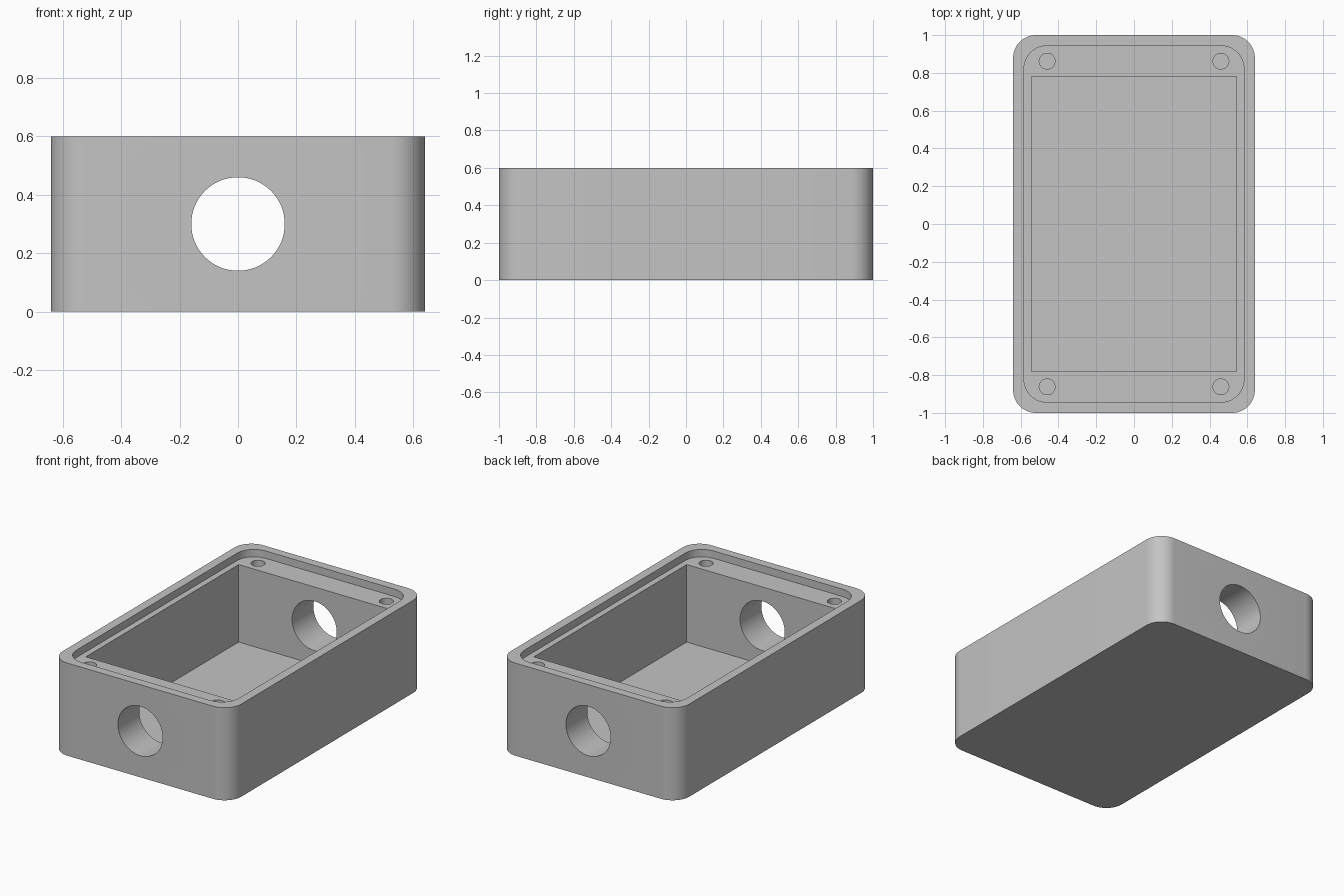
import bpy, bmesh
from math import cos, sin, pi, radians
from mathutils import Matrix

if "Cube" in bpy.data.objects:
    bpy.data.objects.remove(bpy.data.objects["Cube"], do_unlink=True)

HEIGHT = 0.6
LEDGE = 0.552    # height of the seat for the lid
FLOOR = 0.05

grey = bpy.data.materials.new("plain grey")
grey.use_nodes = True
grey.diffuse_color = (0.55, 0.55, 0.55, 1)
grey.node_tree.nodes["Principled BSDF"].inputs["Base Color"].default_value = (0.55, 0.55, 0.55, 1)


def make_object(name, bm):
    bmesh.ops.recalc_face_normals(bm, faces=bm.faces)
    mesh = bpy.data.meshes.new(name)
    bm.to_mesh(mesh)
    bm.free()
    mesh.materials.append(grey)
    obj = bpy.data.objects.new(name, mesh)
    bpy.context.collection.objects.link(obj)
    return obj


def block(name, hx, hy, z0, z1, radius=0, steps=12):
    """Upright block with optional rounded vertical edges."""
    bm = bmesh.new()
    points = []
    for i, (sx, sy) in enumerate([(1, 1), (-1, 1), (-1, -1), (1, -1)]):
        cx, cy = sx * (hx - radius), sy * (hy - radius)
        for k in range(steps + 1 if radius else 1):
            a = (i + k / steps) * pi / 2
            points.append((cx + radius * cos(a), cy + radius * sin(a), z0))
    base = bm.faces.new([bm.verts.new(p) for p in points])
    top = bmesh.ops.extrude_face_region(bm, geom=[base])["geom"]
    bmesh.ops.translate(bm, vec=(0, 0, z1 - z0),
                        verts=[v for v in top if isinstance(v, bmesh.types.BMVert)])
    return make_object(name, bm)


def rod(name, radius, length, matrix, sides):
    bm = bmesh.new()
    bmesh.ops.create_cone(bm, cap_ends=True, segments=sides, radius1=radius,
                          radius2=radius, depth=length, matrix=matrix)
    return make_object(name, bm)


# Outer shell
box = block("enclosure_box", 0.64, 1.0, 0, HEIGHT, 0.12)

# Lid recess, main cavity and cable opening through both ends
cutters = [
    block("lid_recess_cutter", 0.582, 0.943, LEDGE, HEIGHT + 0.1, 0.12),
    block("cavity_cutter", 0.543, 0.782, FLOOR, HEIGHT + 0.2),
    rod("cable_hole_cutter", 0.16, 2.4,
        Matrix.Translation((0, 0, 0.3)) @ Matrix.Rotation(pi / 2, 4, 'X'), 64),
]
# Screw holes in the four corners
for sx in (-1, 1):
    for sy in (-1, 1):
        cutters.append(rod("screw_hole_cutter", 0.042, 0.5,
                           Matrix.Translation((sx * 0.46, sy * 0.862, 0.42)), 32))

bpy.ops.object.select_all(action='DESELECT')
box.select_set(True)
bpy.context.view_layer.objects.active = box
for cutter in cutters:
    cutter.hide_render = True
    mod = box.modifiers.new("cut", 'BOOLEAN')
    mod.operation = 'DIFFERENCE'
    mod.solver = 'EXACT'
    mod.object = cutter
    bpy.ops.object.modifier_apply(modifier=mod.name)
    bpy.data.objects.remove(cutter, do_unlink=True)

bpy.ops.object.shade_smooth_by_angle(angle=radians(30))
